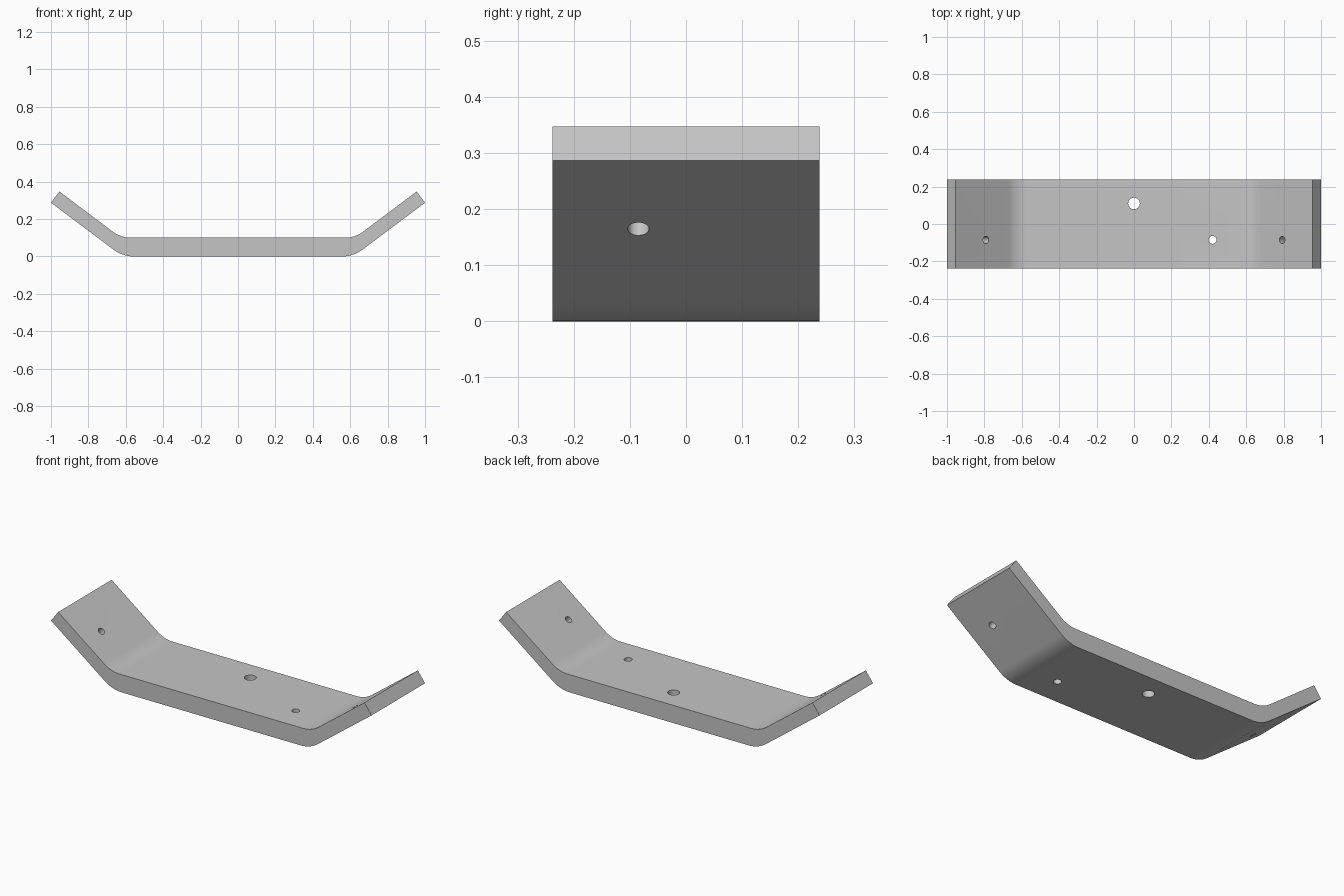
import bpy, bmesh, math
from mathutils import Vector

default = bpy.data.objects.get("Cube")
if default:
    bpy.data.objects.remove(default, do_unlink=True)

HALF_WIDTH = 0.238
ALONG = Vector((0.8, 0.6))      # direction of the raised arm
ACROSS = Vector((-0.6, 0.8))    # upward normal of the arm

grey = bpy.data.materials.new("steel_grey")
grey.use_nodes = True
colour = (0.56, 0.56, 0.56, 1)
grey.diffuse_color = colour
grey.node_tree.nodes["Principled BSDF"].inputs["Base Color"].default_value = colour


def bend(corner, tangent, steps=12):
    """Circular arc rounding the corner between the base and the arm."""
    turn = math.atan2(ALONG.y, ALONG.x)
    radius = tangent / math.tan(turn / 2)
    centre = Vector((corner[0] - tangent, corner[1] + radius))
    return [centre + radius * Vector((math.sin(turn * i / steps), -math.cos(turn * i / steps)))
            for i in range(steps + 1)]


# Bent plate: mirrored side profile, extruded across its width
tip = Vector((1.0, 0.287))
lower = bend((0.617, 0), 0.06) + [tip]
upper = [tip + ACROSS * 0.075] + bend((0.626, 0.1), 0.055)[::-1]
right_half = lower + upper
profile = right_half + [Vector((-p.x, p.y)) for p in reversed(right_half)]

bm = bmesh.new()
face = bm.faces.new([bm.verts.new((p.x, -HALF_WIDTH, p.y)) for p in profile])
side = bmesh.ops.extrude_face_region(bm, geom=[face])
bmesh.ops.translate(bm, vec=(0, 2 * HALF_WIDTH, 0),
                    verts=[v for v in side["geom"] if isinstance(v, bmesh.types.BMVert)])
bmesh.ops.recalc_face_normals(bm, faces=bm.faces)
mesh = bpy.data.meshes.new("bent_plate")
bm.to_mesh(mesh)
bm.free()
plate = bpy.data.objects.new("bent_plate", mesh)
bpy.context.collection.objects.link(plate)
mesh.materials.append(grey)


def drill(location, radius, tilt=0):
    """Cut a round hole through the plate."""
    bpy.ops.mesh.primitive_cylinder_add(vertices=32, radius=radius, depth=0.2,
                                        location=location, rotation=(0, tilt, 0))
    cutter = bpy.context.object
    cutter.name = "hole_cutter"
    cutter.hide_render = True
    cutter.data.materials.append(grey)
    mod = plate.modifiers.new("hole", "BOOLEAN")
    mod.operation = "DIFFERENCE"
    mod.solver = "EXACT"
    mod.object = cutter
    bpy.context.view_layer.objects.active = plate
    bpy.ops.object.modifier_apply(modifier=mod.name)
    bpy.data.objects.remove(cutter, do_unlink=True)


# Holes in the base, then one square to each arm
drill((0, 0.11, 0.05), 0.031)
drill((0.42, -0.085, 0.05), 0.021)
arm_tilt = math.atan2(ACROSS.x, ACROSS.y)
for s in (-1, 1):
    drill((s * 0.814, -0.085, 0.195), 0.019, s * arm_tilt)

# Smooth bends with crisp edges
bpy.ops.object.select_all(action="DESELECT")
plate.select_set(True)
bpy.context.view_layer.objects.active = plate
bpy.ops.object.shade_smooth_by_angle(angle=math.radians(30))
